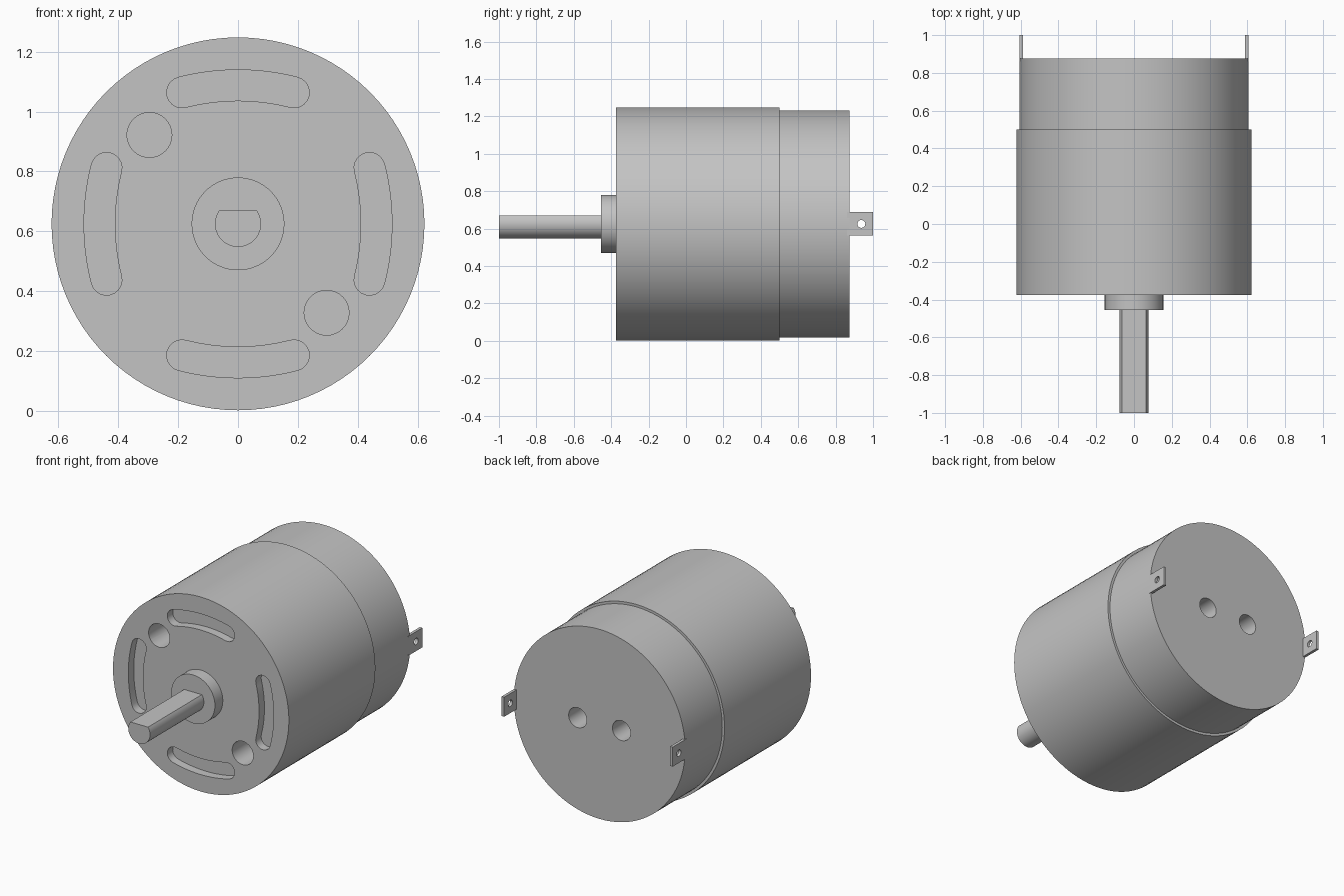
import bpy, bmesh
from math import sin, cos, pi, asin, acos

cube = bpy.data.objects.get("Cube")
if cube:
    bpy.data.objects.remove(cube, do_unlink=True)

CZ = 0.625  # height of the motor axis

metal = bpy.data.materials.new("grey metal")
metal.use_nodes = True
metal.diffuse_color = (0.55, 0.55, 0.55, 1)
metal.node_tree.nodes["Principled BSDF"].inputs["Base Color"].default_value = (0.55, 0.55, 0.55, 1)


def arc(r, a0, a1, n, cx=0.0, cz=0.0):
    return [(cx + r * cos(a0 + (a1 - a0) * i / n), cz + r * sin(a0 + (a1 - a0) * i / n))
            for i in range(n + 1)]


def circle(r, n=64, cx=0.0, cz=0.0):
    return arc(r, 0, 2 * pi, n, cx, cz)[:-1]


def prism(name, pts, lo, hi, axis="y"):
    """Extrude an outline (measured from the motor axis) along y or x."""
    bm = bmesh.new()

    def ring(t):
        return [bm.verts.new((u, t, CZ + v) if axis == "y" else (t, u, CZ + v)) for u, v in pts]

    a, b = ring(lo), ring(hi)
    bm.faces.new(a)
    bm.faces.new(b[::-1])
    for i in range(len(pts)):
        j = (i + 1) % len(pts)
        bm.faces.new((a[i], b[i], b[j], a[j]))
    bmesh.ops.recalc_face_normals(bm, faces=bm.faces)
    mesh = bpy.data.meshes.new(name)
    bm.to_mesh(mesh)
    bm.free()
    mesh.materials.append(metal)
    ob = bpy.data.objects.new(name, mesh)
    bpy.context.collection.objects.link(ob)
    return ob


def cut(ob, cutters):
    bpy.context.view_layer.objects.active = ob
    for c in cutters:
        mod = ob.modifiers.new("cut", "BOOLEAN")
        mod.operation, mod.solver, mod.object = "DIFFERENCE", "EXACT", c
        bpy.ops.object.modifier_apply(modifier=mod.name)
        bpy.data.objects.remove(c, do_unlink=True)


def slot_outline(turn):
    """Curved slot with round ends, turned about the motor axis."""
    mid, half, big = 0.463, 0.0515, 0.75
    cz, sweep = mid - big, asin(0.187 / big)
    a0, a1 = pi / 2 - sweep, pi / 2 + sweep
    pts = arc(big + half, a0, a1, 16, 0, cz)
    pts += arc(half, a1, a1 + pi, 10, big * cos(a1), cz + big * sin(a1))[1:-1]
    pts += arc(big - half, a1, a0, 16, 0, cz)
    pts += arc(half, a0 + pi, a0 + 2 * pi, 10, big * cos(a0), cz + big * sin(a0))[1:-1]
    c, s = cos(turn), sin(turn)
    return [(x * c - z * s, x * s + z * c) for x, z in pts]


# Main can with four curved slots and two mounting holes in its front
can = prism("main_can", circle(0.623, 96), -0.375, 0.5)
cutters = [prism("slot_cutter", slot_outline(k * pi / 2), -0.5, -0.32) for k in range(4)]
cutters += [prism("hole_cutter", circle(0.075, 32, -s * 0.296, s * 0.297), -0.5, -0.12)
            for s in (1, -1)]
cut(can, cutters)

# Slightly narrower rear cap with two vent holes
cap = prism("rear_cap", circle(0.607, 96), 0.45, 0.875)
cut(cap, [prism("vent_cutter", circle(0.064, 32, s * 0.155), 0.65, 1.0) for s in (1, -1)])

# Front bearing boss and shaft with a flat on top
boss = prism("bearing_boss", circle(0.155), -0.455, -0.36)
flat = acos(0.045 / 0.077)
shaft = prism("drive_shaft", arc(0.077, pi / 2 + flat, 5 * pi / 2 - flat, 40), -1.0, -0.4)

# Two rear terminal tabs, each with a small hole
tabs = []
for side, s in (("left", 1), ("right", -1)):
    lo, hi = sorted((s * 0.588, s * 0.606))
    tab = prism(side + "_terminal",
                [(0.86, -0.0625), (1.0, -0.0625), (1.0, 0.0625), (0.86, 0.0625)], lo, hi, "x")
    cut(tab, [prism("tab_cutter", circle(0.021, 24, 0.9375), lo - 0.1, hi + 0.1, "x")])
    tabs.append(tab)

# Smooth round walls, crisp edges
bpy.ops.object.select_all(action="DESELECT")
for ob in [can, cap, boss, shaft] + tabs:
    ob.select_set(True)
bpy.context.view_layer.objects.active = can
bpy.ops.object.shade_smooth_by_angle(angle=pi / 6)
